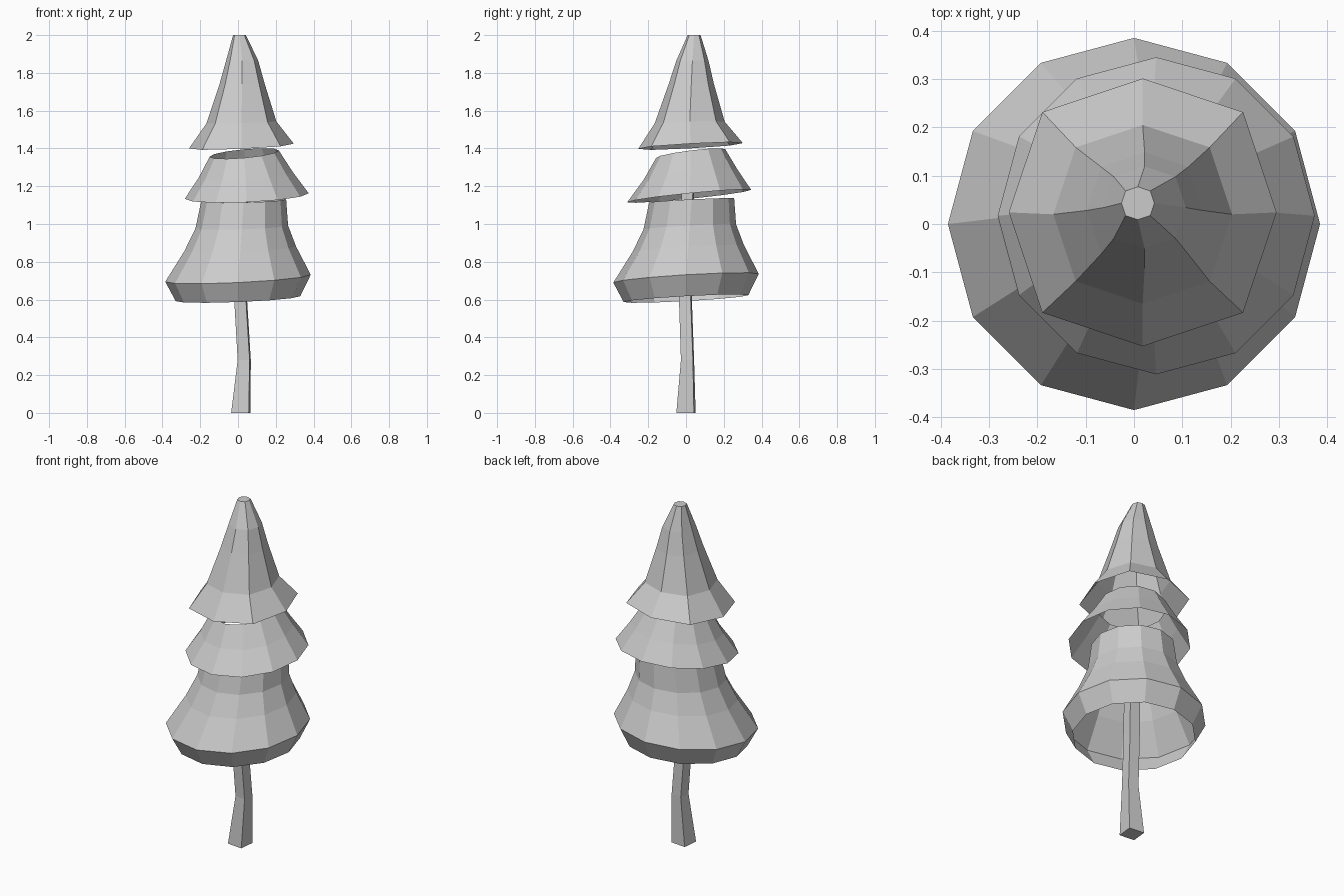
import bpy, bmesh
from math import sin, cos, pi


def loft(name, sides, rings, turn=0.0, cap_start=False, cap_end=False, square=1.0):
    """Skin rings given as (cx, cy, z, radius, tilt_x, tilt_y)."""
    bm = bmesh.new()
    loops = []
    for cx, cy, z, r, tx, ty in rings:
        loop = []
        for i in range(sides):
            a = turn + 2 * pi * i / sides
            k = r * (square if i % 2 else 1.0)
            dx, dy = k * cos(a), k * sin(a)
            loop.append(bm.verts.new((cx + dx, cy + dy, z + tx * dx + ty * dy)))
        loops.append(loop)
    for lo, hi in zip(loops, loops[1:]):
        for i in range(sides):
            j = (i + 1) % sides
            bm.faces.new((lo[i], lo[j], hi[j], hi[i]))
    if cap_start:
        bm.faces.new(loops[0][::-1])
    if cap_end:
        bm.faces.new(loops[-1])
    mesh = bpy.data.meshes.new(name)
    bm.to_mesh(mesh)
    bm.free()
    obj = bpy.data.objects.new(name, mesh)
    bpy.context.collection.objects.link(obj)
    return obj


# crooked square trunk, running up inside the foliage
loft("trunk", 4, [
    (0.015, 0.0, 0.0, 0.066, 0, 0),
    (0.033, 0.008, 0.28, 0.045, 0, 0),
    (0.014, -0.003, 0.60, 0.044, 0, 0),
    (0.02, 0.01, 1.20, 0.042, 0, 0),
], turn=pi / 4 - 0.1, cap_start=True, cap_end=True)

# wide lower skirt with a turned-in hem, open at both ends
loft("lower_foliage", 12, [
    (0.0, 0.0, 0.605, 0.33, 0.04, 0.055),
    (0.0, 0.0, 0.713, 0.385, 0.048, 0.06),
    (0.012, 0.012, 0.87, 0.295, 0.04, 0.06),
    (0.02, 0.02, 0.985, 0.245, 0.03, 0.055),
    (0.03, 0.03, 1.125, 0.225, 0.025, 0.05),
])

# tilted middle skirt, open at both ends
loft("middle_foliage", 12, [
    (0.046, 0.017, 1.148, 0.328, 0.045, 0.1),
    (0.041, 0.024, 1.262, 0.248, 0.06, 0.11),
    (0.033, 0.025, 1.373, 0.183, 0.09, 0.125),
])

# eight-sided top cone with a flat tip, open below
loft("top_foliage", 8, [
    (0.018, 0.024, 1.413, 0.277, 0.045, 0.055),
    (0.018, 0.02, 1.538, 0.185, 0.03, 0.02),
    (0.022, 0.028, 1.74, 0.120, 0, 0),
    (0.022, 0.034, 1.865, 0.085, 0, 0),
    (0.008, 0.043, 2.0, 0.034, 0, 0),
], cap_end=True, square=1.06)
